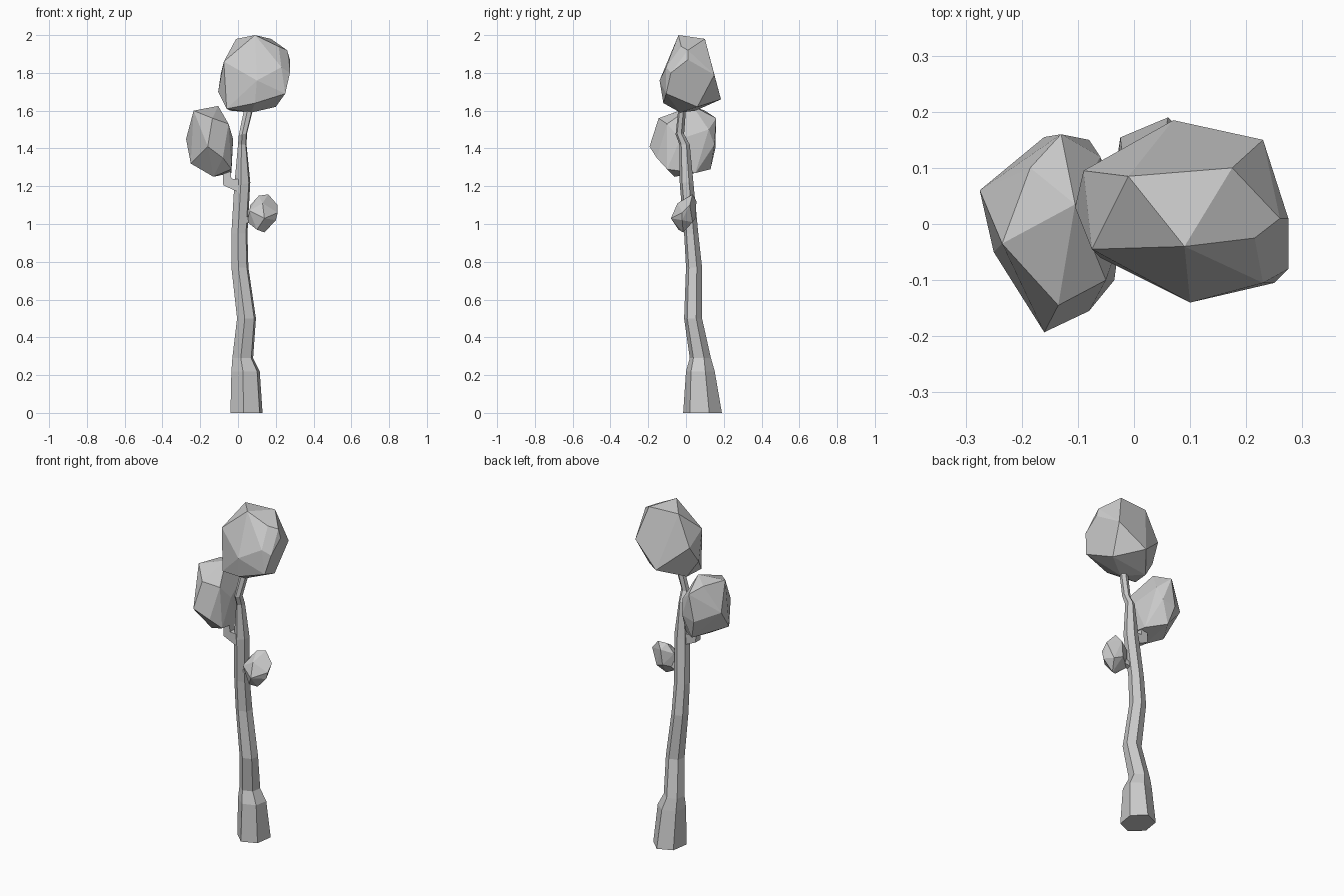
import bpy, bmesh, math


def finish(name, bm):
    bmesh.ops.recalc_face_normals(bm, faces=bm.faces)
    me = bpy.data.meshes.new(name)
    bm.to_mesh(me)
    bm.free()
    ob = bpy.data.objects.new(name, me)
    bpy.context.collection.objects.link(ob)
    return ob


def loft(name, rings, sides=6, turn=0.35):
    """Rings are (x min, x max, y min, y max, z left, z right)."""
    unit = [(math.cos(turn + math.tau * i / sides), math.sin(turn + math.tau * i / sides))
            for i in range(sides)]
    mx = max(abs(u[0]) for u in unit)
    my = max(abs(u[1]) for u in unit)
    bm = bmesh.new()
    loops = []
    for x0, x1, y0, y1, zl, zr in rings:
        loop = []
        for u, v in unit:
            s, t = u / mx, v / my
            loop.append(bm.verts.new(((x0 + x1) / 2 + s * (x1 - x0) / 2,
                                      (y0 + y1) / 2 + t * (y1 - y0) / 2,
                                      (zl + zr) / 2 + s * (zr - zl) / 2)))
        loops.append(loop)
    for a, b in zip(loops, loops[1:]):
        for i in range(sides):
            j = (i + 1) % sides
            bm.faces.new((a[i], a[j], b[j], b[i]))
    bm.faces.new(loops[0][::-1])
    bm.faces.new(loops[-1])
    return finish(name, bm)


def foliage(name, points):
    """Faceted clump: convex hull with nearly flat faces merged."""
    bm = bmesh.new()
    for p in points:
        bm.verts.new(p)
    bmesh.ops.convex_hull(bm, input=bm.verts[:])
    bmesh.ops.delete(bm, geom=[v for v in bm.verts if not v.link_faces], context='VERTS')
    bmesh.ops.dissolve_limit(bm, angle_limit=math.radians(6), verts=bm.verts[:], edges=bm.edges[:])
    return finish(name, bm)


# Crooked trunk with flared base, thinning into the top twig
loft("trunk", [
    (-.04, .13, -.015, .19, 0, 0),
    (-.035, .115, 0, .152, .22, .22),
    (-.03, .08, .02, .132, .29, .29),
    (-.005, .095, -.01, .085, .50, .50),
    (-.035, .055, 0, .085, .77, .77),
    (-.035, .05, -.01, .065, .95, .95),
    (-.02, .065, -.033, .04, 1.20, 1.22),
    (.0, .045, -.035, .02, 1.42, 1.42),
    (.004, .048, -.055, -.01, 1.47, 1.48),
    (.035, .08, -.04, .0, 1.62, 1.61),
])

# Elbowed side branch
loft("side_branch", [
    (.01, .02, -.025, .02, 1.165, 1.235),
    (-.078, -.035, -.025, .02, 1.205, 1.24),
    (-.08, -.042, -.025, .02, 1.30, 1.30),
], sides=4, turn=math.pi / 4)

# Short twig to the small clump
loft("small_twig", [
    (.0, .035, .0, .03, 1.0, 1.0),
    (.08, .12, -.02, .015, 1.06, 1.03),
], sides=4, turn=math.pi / 4)

# Leaf clumps
foliage("top_foliage", [
    (.09, -.04, 2), (-.01, .085, 1.98), (.175, .10, 1.98), (.215, -.025, 1.94),
    (.26, .01, 1.92), (.275, .01, 1.87), (.275, -.08, 1.80), (.23, -.105, 1.83),
    (.10, -.14, 1.76), (-.075, -.045, 1.86), (-.09, .095, 1.80), (-.105, .03, 1.70),
    (.07, .185, 1.66), (.23, .15, 1.79), (.25, -.105, 1.69), (.09, -.12, 1.64),
    (-.06, -.06, 1.61), (.07, -.03, 1.59), (-.04, .05, 1.60), (.2, .06, 1.62)])

foliage("left_foliage", [
    (-.235, -.035, 1.60), (-.185, .1, 1.6), (-.13, .16, 1.56), (-.105, .035, 1.625),
    (-.135, -.145, 1.56), (-.16, -.193, 1.41), (-.275, .06, 1.45), (-.25, -.05, 1.32),
    (-.026, -.03, 1.45), (-.05, -.1, 1.53), (-.08, -.155, 1.35), (-.035, -.1, 1.29),
    (-.13, -.06, 1.25), (-.035, .05, 1.27), (-.08, .15, 1.42), (-.16, .155, 1.40),
    (-.13, .13, 1.29), (-.06, .12, 1.5)])

foliage("small_foliage", [
    (.11, .02, 1.15), (.16, .035, 1.157), (.13, -.045, 1.11), (.21, .02, 1.10),
    (.21, -.02, 1.06), (.20, -.02, 1.02), (.14, -.08, 1.03), (.14, -.015, .955),
    (.10, -.04, .97), (.05, .0, 1.01), (.06, -.04, 1.07), (.065, .02, 1.10),
    (.13, .055, 1.12), (.12, .05, 1.03), (.17, .035, 1.01)])
